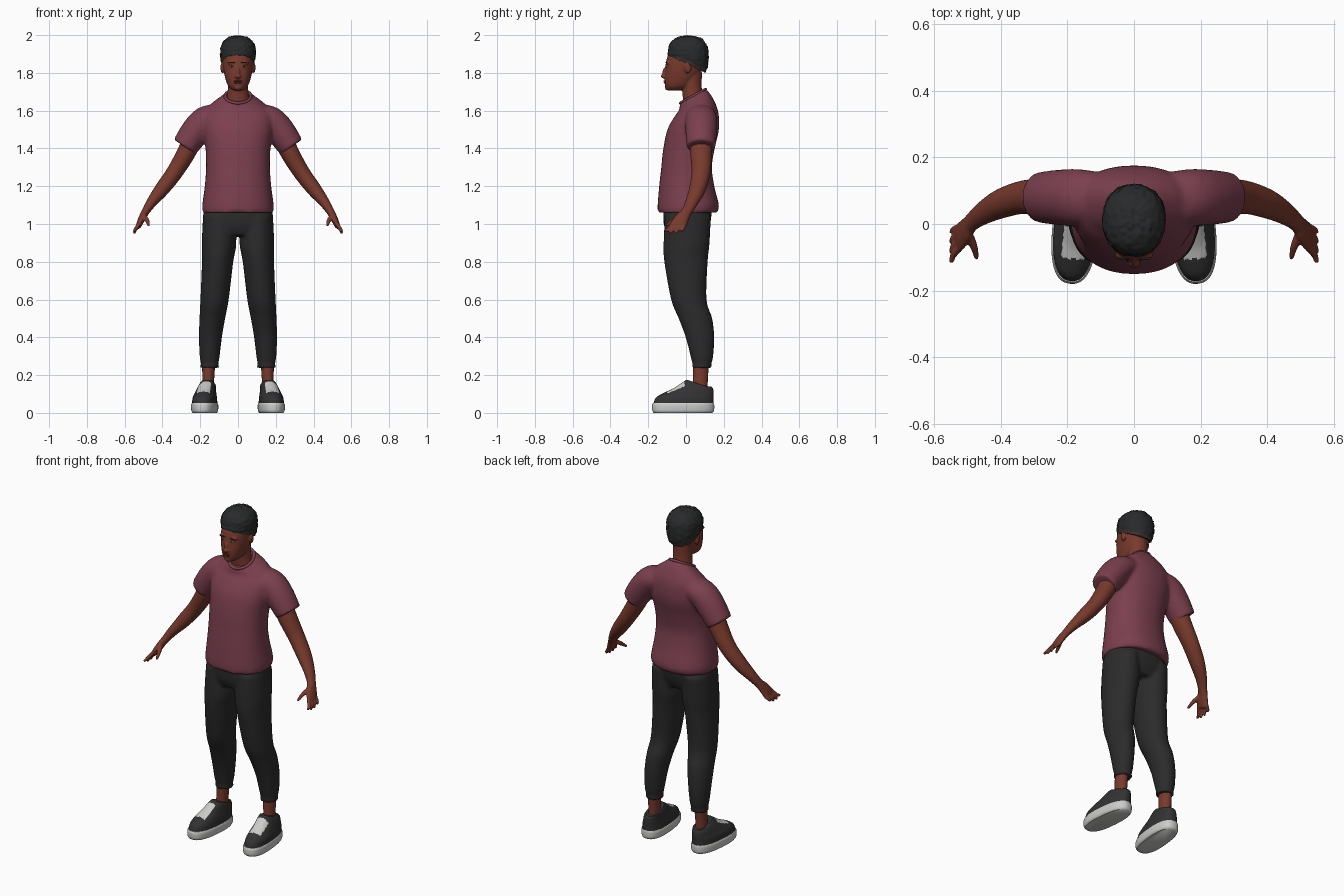
import bpy, bmesh, math
from mathutils import Vector, Matrix, noise

if "Cube" in bpy.data.objects:
    bpy.data.objects.remove(bpy.data.objects["Cube"])


def material(name, r, g, b):
    m = bpy.data.materials.new(name)
    m.use_nodes = True
    m.diffuse_color = (r, g, b, 1)
    bsdf = m.node_tree.nodes["Principled BSDF"]
    bsdf.inputs["Base Color"].default_value = (r, g, b, 1)
    bsdf.inputs["Roughness"].default_value = 0.8
    return m


SKIN = material("brown skin", 0.19, 0.042, 0.026)
LIPS = material("dark lips", 0.13, 0.024, 0.02)
SHIRT = material("maroon cloth", 0.2, 0.05, 0.078)
PANTS = material("charcoal cloth", 0.024, 0.024, 0.025)
HAIR = material("black hair", 0.022, 0.023, 0.024)
FADE = material("faded hair", 0.045, 0.03, 0.027)
SHOE = material("dark shoe fabric", 0.032, 0.032, 0.034)
WHITE = material("off white rubber", 0.6, 0.6, 0.59)
EYE = material("eye white", 0.45, 0.4, 0.37)


def smooth_path(rings, steps):
    """Catmull-Rom interpolation of whole ring descriptions."""
    out, last = [], len(rings) - 1
    for i in range(last):
        quad = [rings[max(0, min(last, i + k))] for k in (-1, 0, 1, 2)]
        for s in range(steps):
            t = s / steps
            out.append([0.5 * (2 * b + (c - a) * t + (2 * a - 5 * b + 4 * c - d) * t * t
                               + (3 * b - a - 3 * c + d) * t ** 3) for a, b, c, d in zip(*quad)])
    return out + [list(rings[-1])]


def loft(bm, rings, side=1, along=False, power=2.0, segs=32, steps=5):
    """Skin rings (x, y, z, radius a, radius b, tilt); along turns them to the path."""
    path = smooth_path([tuple(r) + (0,) * (6 - len(r)) for r in rings], steps)
    loops = []
    for i, (x, y, z, a, b, tilt) in enumerate(path):
        u, v = Vector((1, 0, 0)), Vector((0, 1, tilt))
        if along:
            p, q = path[max(i - 1, 0)], path[min(i + 1, len(path) - 1)]
            t = (Vector(q[:3]) - Vector(p[:3])).normalized()
            v = Vector((0, 1, 0))
            v = (v - t * v.dot(t)).normalized()
            u = v.cross(t)
        loop = []
        for k in range(segs):
            c, s = math.cos(math.tau * k / segs), math.sin(math.tau * k / segs)
            co = (Vector((x, y, z)) + u * a * math.copysign(abs(c) ** (2 / power), c)
                  + v * b * math.copysign(abs(s) ** (2 / power), s))
            co.x *= side
            loop.append(bm.verts.new(co))
        loops.append(loop)
    for lo, hi in zip(loops, loops[1:]):
        for k in range(segs):
            bm.faces.new((lo[k - 1], lo[k], hi[k], hi[k - 1]))
    bm.faces.new(loops[0])
    bm.faces.new(loops[-1])


def blob(bm, center, scale, tilt=0):
    m = Matrix.Translation(center) @ Matrix.Rotation(tilt, 4, "X") @ Matrix.Diagonal((*scale, 1))
    bmesh.ops.create_uvsphere(bm, u_segments=16, v_segments=10, radius=1, matrix=m)


def finish(name, bm, mats, rule=None, voxel=0, relax=3):
    bmesh.ops.recalc_face_normals(bm, faces=bm.faces)
    if rule:
        for f in bm.faces:
            f.material_index = rule(f.calc_center_median(), f.normal)
    me = bpy.data.meshes.new(name)
    bm.to_mesh(me)
    bm.free()
    ob = bpy.data.objects.new(name, me)
    bpy.context.collection.objects.link(ob)
    for m in mats:
        me.materials.append(m)
    bpy.ops.object.select_all(action="DESELECT")
    ob.select_set(True)
    bpy.context.view_layer.objects.active = ob
    bpy.ops.object.shade_smooth_by_angle(angle=math.radians(50))
    if voxel:
        rm = ob.modifiers.new("blend", "REMESH")
        rm.mode, rm.voxel_size, rm.use_smooth_shade = "VOXEL", voxel, True
        sm = ob.modifiers.new("relax", "SMOOTH")
        sm.factor, sm.iterations = 0.5, relax
    return ob


# Shirt: torso and both sleeves blended into one
bm = bmesh.new()
loft(bm, [(0, .008, 1.06, .187, .157), (0, .012, 1.1, .189, .162), (0, .004, 1.2, .176, .146),
          (0, .003, 1.3, .169, .134), (0, .016, 1.4, .172, .136), (0, .038, 1.5, .186, .136),
          (0, .055, 1.58, .185, .116, .1), (0, .055, 1.63, .145, .092, .3),
          (0, .045, 1.66, .1, .078, .45), (0, .037, 1.677, .074, .068, .55)], power=2.2, segs=48)
for s in (1, -1):
    loft(bm, [(.1, .075, 1.575, .06, .08), (.17, .08, 1.55, .075, .085), (.225, .08, 1.49, .078, .083),
              (.282, .08, 1.408, .07, .076)], s, along=True)
finish("shirt", bm, [SHIRT], voxel=.01)

# Collar band
bpy.ops.mesh.primitive_torus_add(major_segments=48, minor_segments=10, major_radius=.068,
                                 minor_radius=.008, location=(0, .037, 1.677),
                                 rotation=(math.atan(.55), 0, 0))
collar = bpy.context.object
collar.name = "shirt_collar"
collar.scale = (1, 1.1, 1)
collar.data.materials.append(SHIRT)
bpy.ops.object.shade_smooth_by_angle(angle=math.radians(50))

# Trousers: hips and both legs blended into one
bm = bmesh.new()
loft(bm, [(0, .01, 1.1, .178, .13), (0, .005, 1.0, .187, .123), (0, .003, .94, .16, .1)], power=2.3)
for s in (1, -1):
    loft(bm, [(.1, .01, 1.04, .085, .122), (.1, .003, .9, .092, .122), (.108, 0, .8, .083, .115),
              (.124, .015, .6, .075, .094), (.136, .05, .5, .068, .089), (.146, .074, .4, .061, .076),
              (.15, .084, .3, .053, .06), (.15, .084, .262, .047, .051), (.15, .084, .238, .051, .054)], s)
finish("trousers", bm, [PANTS], voxel=.01)

for s, side in ((1, "left"), (-1, "right")):
    # Arm with palm, four fingers and thumb
    bm = bmesh.new()
    loft(bm, [(.2, .08, 1.53, .055, .062), (.27, .08, 1.385, .05, .058), (.335, .08, 1.275, .044, .05),
              (.402, .06, 1.185, .039, .044), (.457, .03, 1.115, .028, .034), (.49, .003, 1.065, .021, .028),
              (.506, -.018, 1.035, .019, .036), (.522, -.038, 1.0, .016, .042),
              (.526, -.044, .985, .011, .038)], s, along=True)
    for k in range(4):
        y, tip = -.072 + .021 * k, -.116 + .03 * k
        drop = .012 * (k in (0, 3))
        loft(bm, [(.523, y, 1.0, .011, .011), (.543, (y + tip) / 2, .972, .01, .01),
                  (.549, tip, .95 + drop, .007, .007)], s, along=True, segs=12)
    loft(bm, [(.5, -.025, 1.045, .013, .015), (.482, -.065, 1.02, .012, .012),
              (.472, -.105, .99, .007, .007)], s, along=True, segs=12)
    finish(side + "_arm", bm, [SKIN], voxel=.005)

    # Ankle
    bm = bmesh.new()
    loft(bm, [(.16, .075, .09, .033, .042), (.158, .076, .16, .031, .039), (.155, .08, .27, .035, .042)], s)
    finish(side + "_ankle", bm, [SKIN])

    # Shoe: sole, upper and pale lace panel, toes turned outward
    turn = Matrix.Translation((.175 * s, 0, 0)) @ Matrix.Rotation(.09 * s, 4, "Z")
    bm = bmesh.new()
    loft(bm, [(0, -.015, 0, .061, .156), (0, -.015, .012, .068, .164), (0, -.015, .04, .069, .165),
              (0, -.014, .052, .065, .161)], s, power=2.5, segs=48)
    bm.transform(turn)
    finish(side + "_sole", bm, [WHITE])

    bm = bmesh.new()
    loft(bm, [(0, -.014, .045, .065, .16), (0, -.007, .08, .062, .153), (-.002, .013, .105, .055, .134),
              (-.004, .037, .128, .049, .107), (-.008, .056, .148, .043, .08, -.12),
              (-.01, .068, .153, .037, .064, -.35)], s, power=2.4, segs=64, steps=8)
    finish_rule = lambda c, n: int(abs(c.x) < .034 and -.105 < c.y < -.01 and c.z > .088 and n.z > .1)
    upper = finish(side + "_shoe_upper", bm, [SHOE, WHITE], finish_rule)
    upper.data.transform(turn)

# Head and neck with nose and ears
bm = bmesh.new()
loft(bm, [(0, -.06, 1.708, .028, .038), (0, -.04, 1.73, .052, .07), (0, -.026, 1.77, .067, .088),
          (0, -.014, 1.81, .076, .097), (0, -.005, 1.85, .081, .102), (0, 0, 1.89, .081, .097),
          (0, .01, 1.93, .07, .085), (0, .01, 1.965, .04, .05)], power=2.15)
loft(bm, [(0, .05, 1.61, .075, .06), (0, .036, 1.68, .058, .054), (0, .03, 1.73, .054, .053),
          (0, .025, 1.8, .058, .06)])
blob(bm, (0, -.112, 1.803), (.01, .014, .032), -.25)
blob(bm, (0, -.118, 1.782), (.018, .015, .011))
blob(bm, (0, -.096, 1.722), (.022, .016, .015))
for s in (1, -1):
    blob(bm, (.083 * s, .008, 1.828), (.01, .019, .03), .15)
    blob(bm, (.035 * s, -.094, 1.853), (.024, .012, .008))
finish("head", bm, [SKIN], voxel=.005, relax=2)

# Eyes, irises, brows and lips
for s, side in ((1, "left"), (-1, "right")):
    for part, mat, z, y, size in (("eye", EYE, 1.835, -.1, (.013, .006, .0055)),
                                  ("iris", HAIR, 1.835, -.104, (.005, .004, .005)),
                                  ("brow", HAIR, 1.855, -.103, (.018, .005, .003))):
        bm = bmesh.new()
        blob(bm, (.032 * s, y, z), size)
        finish(side + "_" + part, bm, [mat])
bm = bmesh.new()
blob(bm, (0, -.111, 1.757), (.022, .008, .0045))
blob(bm, (0, -.11, 1.748), (.02, .008, .0055))
finish("lips", bm, [LIPS])

# Short curly hair with a faded lower edge
bm = bmesh.new()
loft(bm, [(0, .002, 1.848, .084, .1, -.46), (0, .008, 1.87, .09, .105, -.38), (0, .013, 1.905, .094, .106, -.2),
          (0, .014, 1.945, .089, .1, -.08), (0, .012, 1.978, .066, .074), (0, .01, 1.993, .034, .038),
          (0, .01, 1.996, .006, .006)], power=2.2, segs=64, steps=6)
for v in bm.verts:
    out = (v.co - Vector((0, .01, 1.89))).normalized()
    v.co += out * .006 * noise.noise(v.co * 75)
finish("hair", bm, [HAIR, FADE], lambda c, n: int(c.z + .42 * c.y < 1.867 and c.y > -.05))
